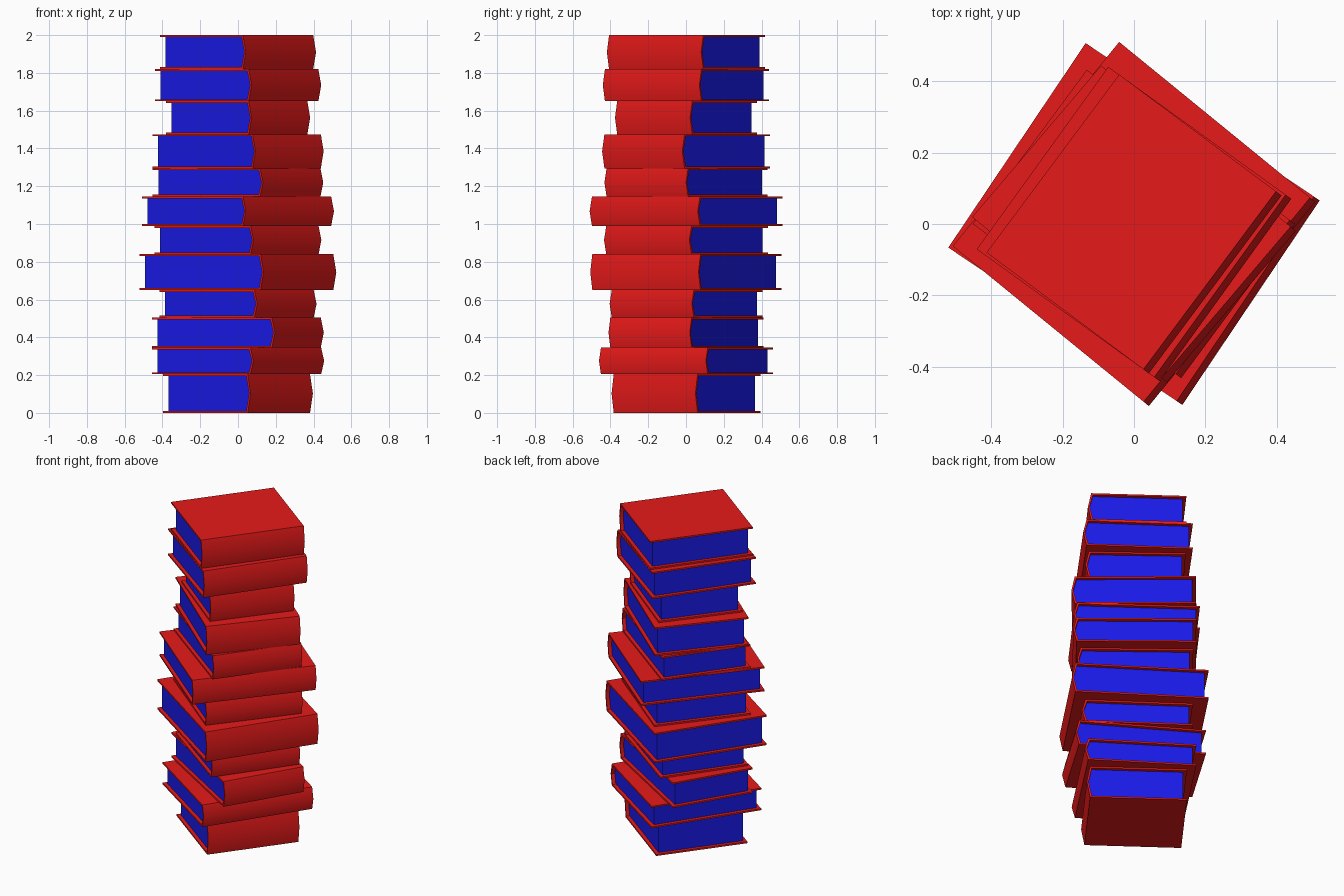
import bpy, bmesh
from math import radians

if "Cube" in bpy.data.objects:
    bpy.data.objects.remove(bpy.data.objects["Cube"])

T = 0.01       # board thickness
BULGE = 0.019  # how far the spine rounds outwards
INSET = 0.021  # pages set back from the cover edges

# bottom to top: top height, depth (fore edge to spine), spine length, turn in degrees
BOOKS = [
    (0.205, 0.577, 0.553, 36.6), (0.345, 0.645, 0.678, 33.5),
    (0.505, 0.758, 0.502, 31.0), (0.65, 0.639, 0.536, 35.8),
    (0.84, 0.79, 0.69, 33.9), (0.99, 0.669, 0.577, 38.5),
    (1.145, 0.709, 0.738, 39.2), (1.295, 0.726, 0.537, 36.5),
    (1.475, 0.716, 0.557, 40.4), (1.65, 0.576, 0.504, 38.0),
    (1.82, 0.632, 0.63, 35.8), (2.0, 0.567, 0.622, 36.7),
]


def material(name, color):
    m = bpy.data.materials.new(name)
    m.diffuse_color = color
    m.use_nodes = True
    m.node_tree.nodes["Principled BSDF"].inputs["Base Color"].default_value = m.diffuse_color
    return m


def extrude_profile(name, profile, length, z, turn, mat):
    """Extrude an (x, z) outline along y, centred, then place it in the stack."""
    bm = bmesh.new()
    face = bm.faces.new([bm.verts.new((x, -length / 2, h)) for x, h in profile])
    ext = bmesh.ops.extrude_face_region(bm, geom=[face])
    verts = [g for g in ext["geom"] if isinstance(g, bmesh.types.BMVert)]
    bmesh.ops.translate(bm, verts=verts, vec=(0, length, 0))
    bmesh.ops.recalc_face_normals(bm, faces=bm.faces)
    me = bpy.data.meshes.new(name)
    bm.to_mesh(me)
    bm.free()
    me.materials.append(mat)
    ob = bpy.data.objects.new(name, me)
    bpy.context.collection.objects.link(ob)
    ob.location.z = z
    ob.rotation_euler.z = -radians(turn)
    bpy.ops.object.select_all(action='DESELECT')
    ob.select_set(True)
    bpy.context.view_layer.objects.active = ob
    bpy.ops.object.shade_smooth_by_angle(angle=radians(32))
    return ob


red = material("cover_red", (0.8, 0.01, 0.01, 1))
blue = material("page_blue", (0.01, 0.01, 0.8, 1))

z = 0
for i, (top, depth, length, turn) in enumerate(BOOKS, 1):
    h, a = top - z, depth / 2
    s = a - BULGE
    # cover: two boards joined by a rounded spine
    outer = [(-a, 0), (s, 0), (a, h / 2), (s, h), (-a, h)]
    inner = [(-a, h - T), (s - T, h - T), (a - T, h / 2), (s - T, T), (-a, T)]
    extrude_profile(f"book_{i}_cover", outer + inner, length, z, turn, red)
    # page block, following the inside of the spine
    pages = [(-a + INSET, T)] + inner[3:0:-1] + [(-a + INSET, h - T)]
    extrude_profile(f"book_{i}_pages", pages, length - 2 * INSET, z, turn, blue)
    z = top
